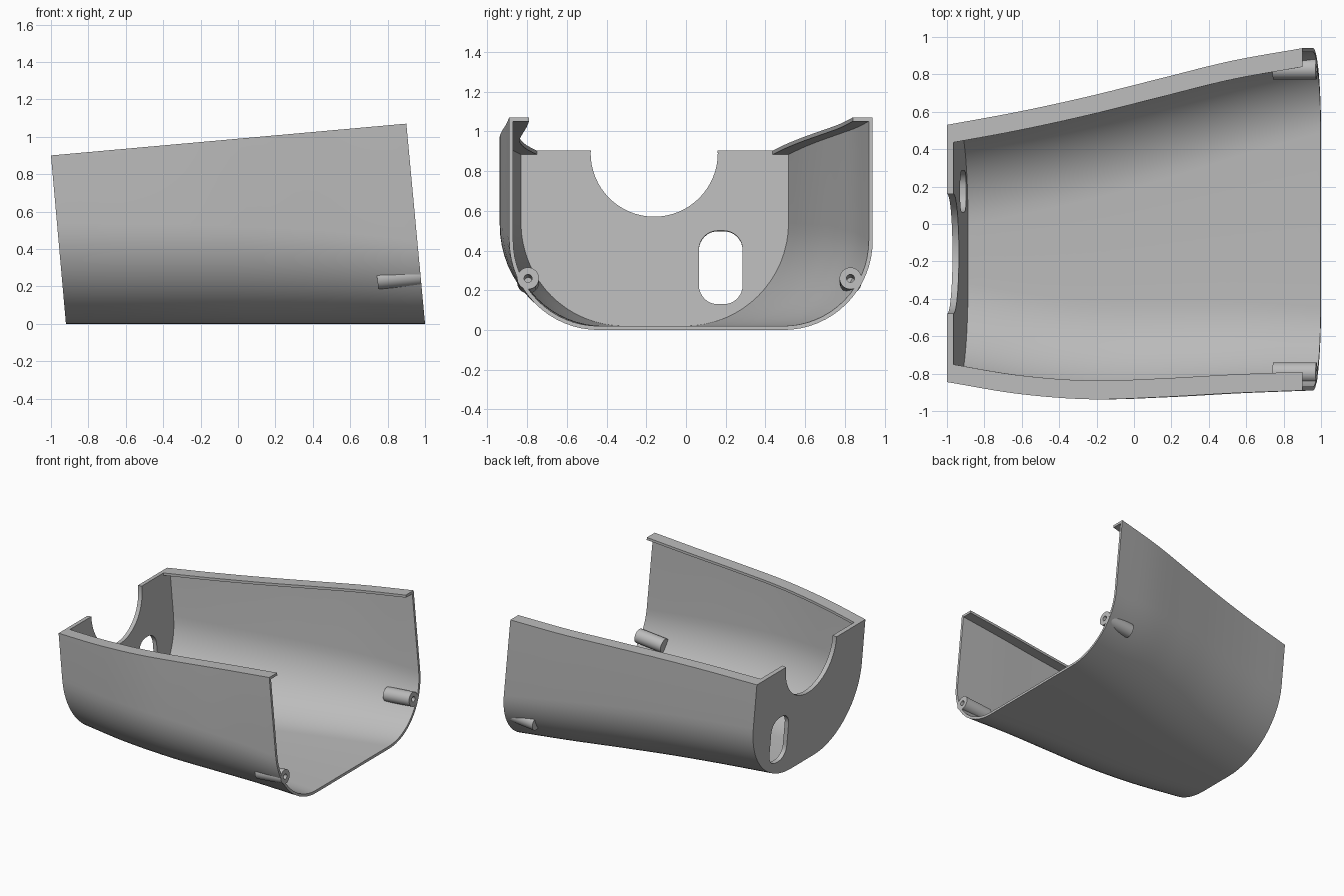
import bpy, bmesh, math

if "Cube" in bpy.data.objects:
    bpy.data.objects.remove(bpy.data.objects["Cube"], do_unlink=True)

grey = bpy.data.materials.new("plain_grey")
grey.use_nodes = True
grey.diffuse_color = (0.5, 0.5, 0.5, 1)
grey.node_tree.nodes["Principled BSDF"].inputs["Base Color"].default_value = (0.5, 0.5, 0.5, 1)

# Side outlines and bottom corner radius, sampled evenly from the closed end to the open end
FRONT = [-0.845, -0.908, -0.937, -0.926, -0.905, -0.89]
BACK = [0.53, 0.60, 0.683, 0.778, 0.872, 0.94]
RADIUS = [0.54, 0.535, 0.53, 0.515, 0.49, 0.45]
TILT = 0.09
WALL = 0.02
LIP = 0.1
PLATE = 0.018


def sample(table, t):
    """Smooth interpolation, continued straight past either end."""
    p = [2 * table[0] - table[1]] + table + [2 * table[-1] - table[-2]]
    f = t * (len(table) - 1)
    i = max(0, min(int(f), len(table) - 2))
    u = f - i
    a, b, c, d = p[i:i + 4]
    return b + u / 2 * (c - a + u * (2*a - 5*b + 4*c - d + u * (3*b - a - 3*c + d)))


def top_height(t):
    return 0.9 + 0.17 * t


def place(t, y, z):
    """Put a section point on the tilted station plane."""
    h = z / top_height(t)
    return ((-0.92 + 1.92 * t) * (1 - h) + (-1 + 1.9 * t) * h, y, z)


def bowl_section(t, inset):
    y0, y1 = sample(FRONT, t) + inset, sample(BACK, t) - inset
    r = sample(RADIUS, t) - inset
    top = top_height(t) - inset
    pts = [(y0, top)]
    for cy, start in ((y0 + r, math.pi), (y1 - r, 1.5 * math.pi)):
        for k in range(17):
            a = start + k / 16 * math.pi / 2
            pts.append((cy + r * math.cos(a), inset + r + r * math.sin(a)))
    pts.append((y1, top))
    return [place(t, *p) for p in pts]


def opening_section(t):
    y0, y1 = sample(FRONT, t) + LIP, sample(BACK, t) - LIP
    low, high = top_height(t) - 0.1, top_height(t) + 0.2
    return [place(t, *p) for p in ((y0, high), (y0, low), (y1, low), (y1, high))]


def skin(name, rings):
    """Solid from a row of closed rings with capped ends."""
    bm = bmesh.new()
    rows = [[bm.verts.new(p) for p in ring] for ring in rings]
    n = len(rows[0])
    for a, b in zip(rows, rows[1:]):
        for i in range(n):
            j = (i + 1) % n
            bm.faces.new((a[i], a[j], b[j], b[i]))
    bm.faces.new(rows[0])
    bm.faces.new(rows[-1])
    bmesh.ops.recalc_face_normals(bm, faces=bm.faces)
    mesh = bpy.data.meshes.new(name)
    bm.to_mesh(mesh)
    bm.free()
    mesh.materials.append(grey)
    ob = bpy.data.objects.new(name, mesh)
    bpy.context.collection.objects.link(ob)
    return ob


def prism(name, outline, x0, x1, z_ref):
    """Extrude a y-z outline along the tilted long axis; z_ref is its height at x1."""
    return skin(name, [[(x - TILT * (z - z_ref), y, z + TILT * (x - x1))
                        for y, z in outline] for x in (x0, x1)])


def rounded(cy, cz, half_w, half_h, r, steps=8):
    pts = []
    for q, (sy, sz) in enumerate(((1, 1), (-1, 1), (-1, -1), (1, -1))):
        for k in range(steps + 1):
            a = (q + k / steps) * math.pi / 2
            pts.append((cy + sy * (half_w - r) + r * math.cos(a),
                        cz + sz * (half_h - r) + r * math.sin(a)))
    return pts


def circle(cy, cz, r, n=48):
    return [(cy + r * math.cos(2 * math.pi * k / n),
             cz + r * math.sin(2 * math.pi * k / n)) for k in range(n)]


def carve(target, cutters):
    bpy.context.view_layer.objects.active = target
    for c in cutters:
        m = target.modifiers.new("cut", "BOOLEAN")
        m.operation, m.solver, m.object = "DIFFERENCE", "EXACT", c
        bpy.ops.object.modifier_apply(modifier=m.name)
        bpy.data.objects.remove(c, do_unlink=True)


def smooth(ob):
    bpy.ops.object.select_all(action="DESELECT")
    ob.select_set(True)
    bpy.context.view_layer.objects.active = ob
    bpy.ops.object.shade_smooth_by_angle(angle=math.radians(30))


# Housing: solid tub hollowed from the open end, with inward lips along the rim
stations = [k / 30 for k in range(31)]
inner = [PLATE + (1.06 - PLATE) * t for t in stations]
housing = skin("housing_shell", [bowl_section(t, 0) for t in stations])
carve(housing, [
    skin("cavity", [bowl_section(t, WALL) for t in inner]),
    skin("top_opening", [opening_section(t) for t in inner]),
    # Round notch and slot in the end plate
    prism("notch", circle(-0.16, 0.905, 0.32, 64), -1.2, -0.8, 0.905),
    prism("slot", rounded(0.175, 0.325, 0.11, 0.185, 0.095), -1.1, -0.8, 0.325),
])
smooth(housing)

# Screw bosses at the open end
for name, y in (("front_screw_boss", -0.795), ("back_screw_boss", 0.828)):
    boss = prism(name, circle(y, 0.26, 0.055, 32), 0.745, 0.976, 0.26)
    carve(boss, [prism("screw_hole", circle(y, 0.262, 0.02, 24), 0.8, 1.0, 0.26)])
    smooth(boss)
